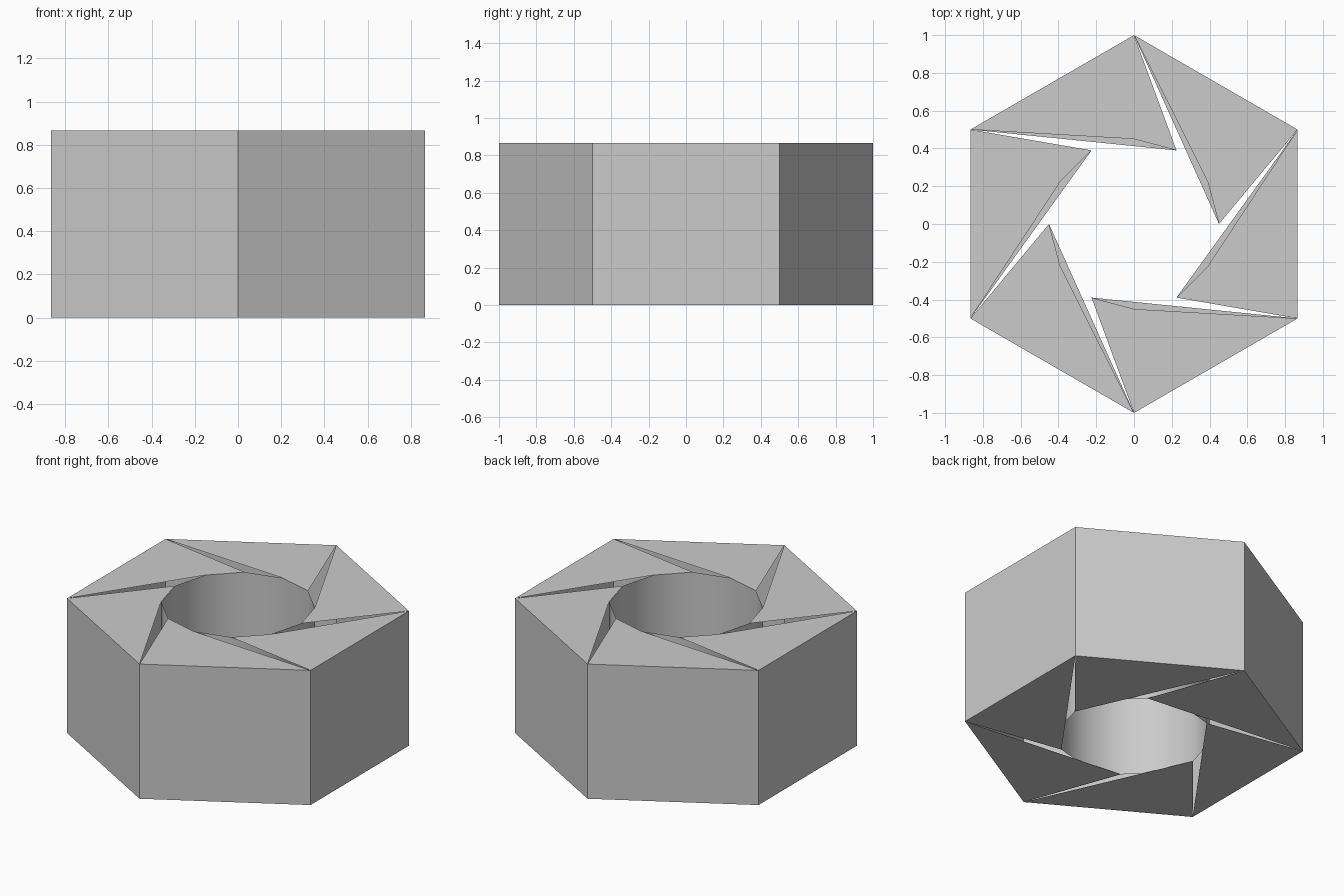
import bpy
import bmesh
from math import cos, sin, radians

cube = bpy.data.objects.get("Cube")
if cube:
    bpy.data.objects.remove(cube, do_unlink=True)

HEIGHT = 0.866
OUTER = 1.0
BORE = 0.45

# Single plain metal colour
steel = bpy.data.materials.new("plain_grey")
steel.use_nodes = True
grey = (0.6, 0.6, 0.6, 1)
steel.diffuse_color = grey
steel.node_tree.nodes["Principled BSDF"].inputs["Base Color"].default_value = grey


def polar(radius, degrees, z):
    a = radians(degrees)
    return (radius * cos(a), radius * sin(a), z)


def make_object(name, polygons, smooth=False):
    """Build one welded mesh from a list of polygons."""
    bm = bmesh.new()
    for points in polygons:
        bm.faces.new([bm.verts.new(p) for p in points])
    if smooth:
        bmesh.ops.remove_doubles(bm, verts=bm.verts, dist=0.0001)
    for face in bm.faces:
        face.smooth = smooth
    mesh = bpy.data.meshes.new(name)
    bm.to_mesh(mesh)
    bm.free()
    mesh.materials.append(steel)
    obj = bpy.data.objects.new(name, mesh)
    bpy.context.collection.objects.link(obj)
    return obj


def tube(radius, sides, inward):
    """Open vertical wall, facing out or in."""
    step = 360 / sides
    walls = []
    for i in range(sides):
        a, b = i * step + 30, (i + 1) * step + 30
        quad = [polar(radius, a, 0), polar(radius, b, 0),
                polar(radius, b, HEIGHT), polar(radius, a, HEIGHT)]
        walls.append(quad[::-1] if inward else quad)
    return walls


# Hollow hexagonal shell and round bore
make_object("outer_wall", tube(OUTER, 6, False))
make_object("bore_wall", tube(BORE, 12, True), smooth=True)

# Swirled blades closing the ends, with narrow slits between them
top_blades, bottom_blades = [], []
for i in range(6):
    start = 150 - 60 * i
    top_blades.append([polar(OUTER, start, HEIGHT), polar(BORE, start - 60, HEIGHT),
                       polar(BORE, start - 90, HEIGHT), polar(OUTER, start - 60, HEIGHT)])
    bottom_blades.append([polar(OUTER, start, 0), polar(OUTER, start - 60, 0),
                          polar(BORE, start - 90, 0)])
make_object("top_blades", top_blades)
make_object("bottom_blades", bottom_blades)
